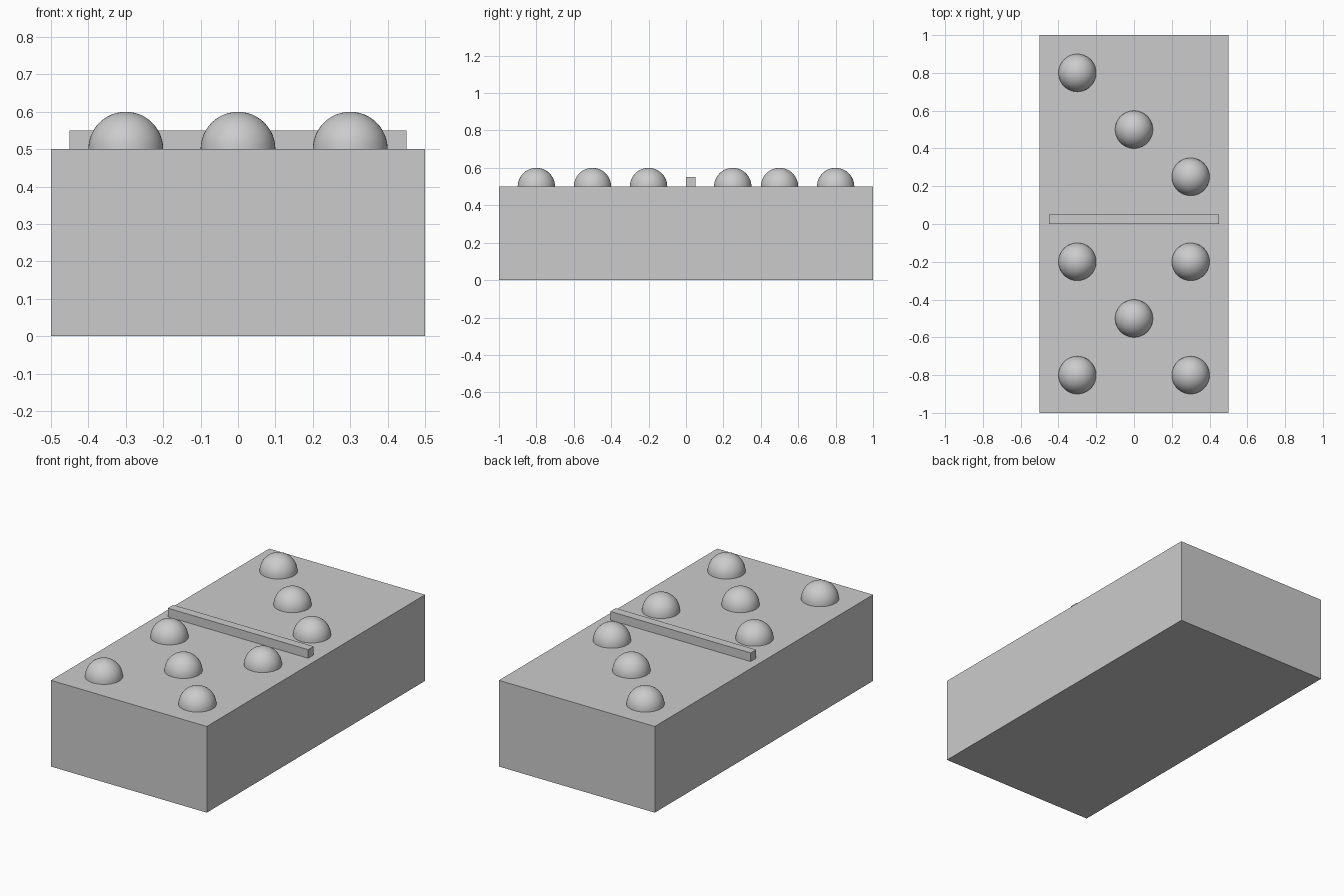
import bpy
import bmesh

default_cube = bpy.data.objects.get("Cube")
if default_cube:
    bpy.data.objects.remove(default_cube, do_unlink=True)

GREY = (0.6, 0.6, 0.6, 1.0)
grey = bpy.data.materials.new("plain grey")
grey.use_nodes = True
grey.diffuse_color = GREY
grey.node_tree.nodes["Principled BSDF"].inputs["Base Color"].default_value = GREY

TOP = 0.5
PIP_RADIUS = 0.1


def add_object(name, bm, location):
    mesh = bpy.data.meshes.new(name)
    bm.to_mesh(mesh)
    bm.free()
    mesh.materials.append(grey)
    obj = bpy.data.objects.new(name, mesh)
    obj.location = location
    bpy.context.collection.objects.link(obj)
    return obj


def add_box(name, size, location):
    bm = bmesh.new()
    bmesh.ops.create_cube(bm, size=1)
    bmesh.ops.scale(bm, vec=size, verts=bm.verts)
    return add_object(name, bm, location)


def add_pip(name, x, y):
    # Upper half of a sphere, resting on the tile face
    bm = bmesh.new()
    bmesh.ops.create_uvsphere(bm, u_segments=48, v_segments=24, radius=PIP_RADIUS)
    lower = [v for v in bm.verts if v.co.z < -0.001]
    bmesh.ops.delete(bm, geom=lower, context='VERTS')
    for face in bm.faces:
        face.smooth = True
    return add_object(name, bm, (x, y, TOP))


# Tile body and raised divider
add_box("tile_body", (1, 2, TOP), (0, 0, TOP / 2))
add_box("divider_bar", (0.9, 0.05, 0.05), (0, 0.025, TOP + 0.025))

# Three pips in a diagonal on the back half
for i, (x, y) in enumerate([(-0.3, 0.8), (0, 0.5), (0.3, 0.25)], 1):
    add_pip(f"back_pip_{i}", x, y)

# Five pips on the front half
add_pip("front_pip_centre", 0, -0.5)
for side, x in (("right", -0.3), ("left", 0.3)):
    for row, y in (("inner", -0.2), ("outer", -0.8)):
        add_pip(f"front_pip_{row}_{side}", x, y)
